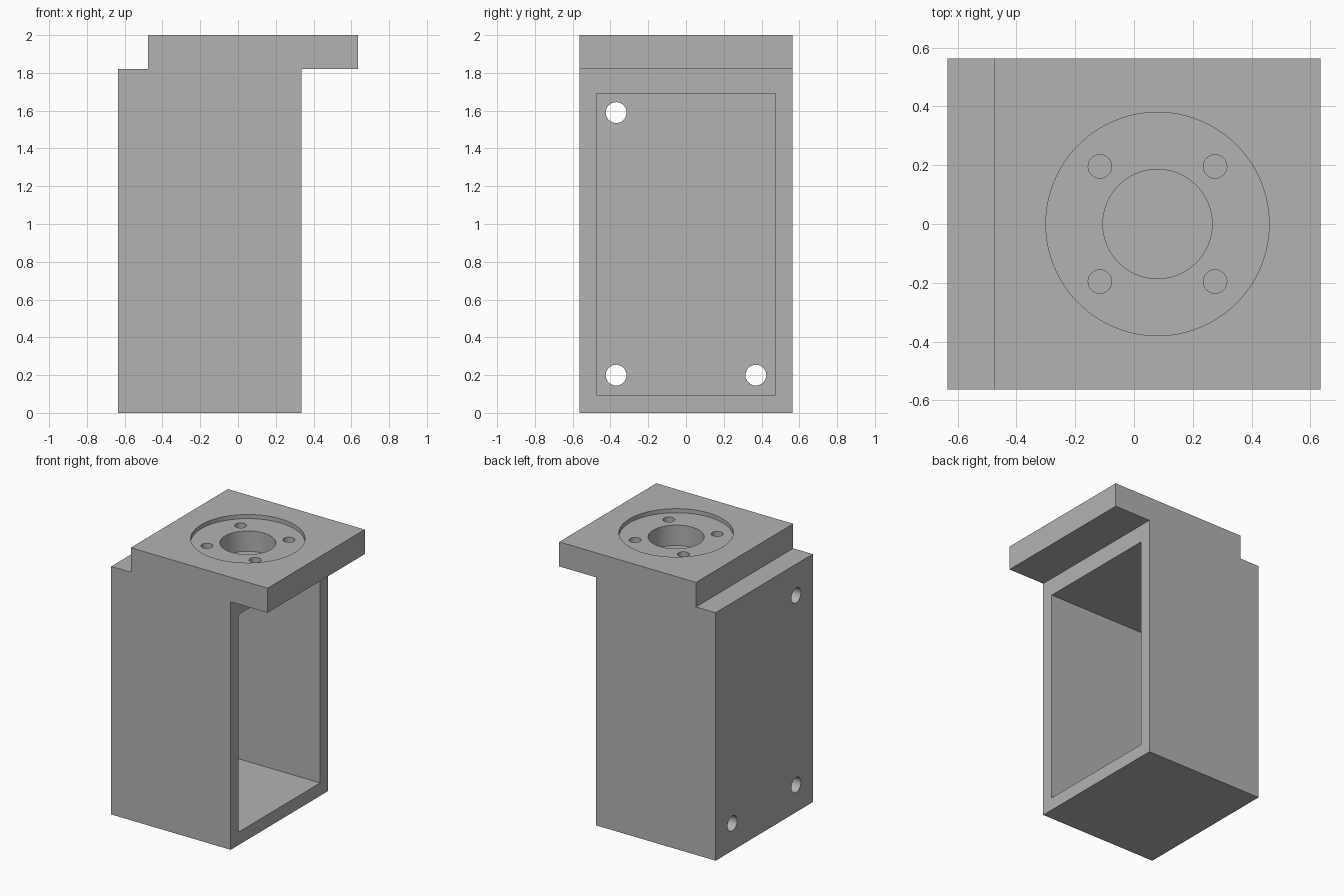
import bpy
import bmesh
from math import pi
from mathutils import Matrix, Vector

cube = bpy.data.objects.get("Cube")
if cube:
    bpy.data.objects.remove(cube, do_unlink=True)

# Single flat grey
GREY = (0.45, 0.45, 0.45, 1)
grey = bpy.data.materials.new("plain grey")
grey.use_nodes = True
grey.diffuse_color = GREY
grey.node_tree.nodes["Principled BSDF"].inputs["Base Color"].default_value = GREY

HALF_WIDTH = 0.563
BODY_BACK, BODY_FRONT = -0.635, 0.335
PLATE_BACK, PLATE_FRONT = -0.476, 0.635
SHOULDER, TOP = 1.82, 2.0
BORE_X = 0.08


def make_object(name, bm):
    bmesh.ops.recalc_face_normals(bm, faces=bm.faces[:])
    mesh = bpy.data.meshes.new(name)
    bm.to_mesh(mesh)
    bm.free()
    mesh.materials.append(grey)
    obj = bpy.data.objects.new(name, mesh)
    bpy.context.collection.objects.link(obj)
    return obj


def box(name, low, high):
    low, high = Vector(low), Vector(high)
    bm = bmesh.new()
    bmesh.ops.create_cube(bm, size=1, matrix=Matrix.Translation((low + high) / 2)
                          @ Matrix.Diagonal((*(high - low), 1)))
    return make_object(name, bm)


def cylinder(name, radius, length, center, sides, along_x=False):
    turn = Matrix.Rotation(pi / 2 if along_x else 0, 4, "Y")
    bm = bmesh.new()
    bmesh.ops.create_cone(bm, cap_ends=True, segments=sides, radius1=radius,
                          radius2=radius, depth=length,
                          matrix=Matrix.Translation(center) @ turn)
    return make_object(name, bm)


def cut(target, cutter):
    """Subtract a cutter for good, then discard it."""
    cutter.hide_render = True
    mod = target.modifiers.new("cut", "BOOLEAN")
    mod.operation, mod.solver, mod.object = "DIFFERENCE", "EXACT", cutter
    bpy.context.view_layer.objects.active = target
    bpy.ops.object.modifier_apply(modifier=mod.name)
    bpy.data.objects.remove(cutter, do_unlink=True)


# Body and offset top plate as one extruded side profile
profile = [(BODY_BACK, 0), (BODY_FRONT, 0), (BODY_FRONT, SHOULDER),
           (PLATE_FRONT, SHOULDER), (PLATE_FRONT, TOP), (PLATE_BACK, TOP),
           (PLATE_BACK, SHOULDER), (BODY_BACK, SHOULDER)]
bm = bmesh.new()
face = bm.faces.new([bm.verts.new((x, -HALF_WIDTH, z)) for x, z in profile])
sides = bmesh.ops.extrude_face_region(bm, geom=[face])
bmesh.ops.translate(bm, vec=(0, 2 * HALF_WIDTH, 0),
                    verts=[v for v in sides["geom"] if isinstance(v, bmesh.types.BMVert)])
housing = make_object("mounting_housing", bm)

# Open cavity
cut(housing, box("cavity_cutter", (-0.54, -0.473, 0.095), (0.5, 0.473, 1.69)))

# Shallow round recess and central bore in the plate
cut(housing, cylinder("recess_cutter", 0.38, 0.2, (BORE_X, 0, TOP - 0.03 + 0.1), 96))
cut(housing, cylinder("bore_cutter", 0.186, 0.4, (BORE_X, 0, SHOULDER + 0.2), 64))

# Four bolt holes around the bore
for sx in (-1, 1):
    for sy in (-1, 1):
        spot = (BORE_X + 0.196 * sx, 0.196 * sy, SHOULDER + 0.2)
        cut(housing, cylinder("bolt_hole_cutter", 0.04, 0.4, spot, 32))

# Three fixing holes through the back wall
for y, z in ((-0.37, 1.59), (-0.37, 0.2), (0.37, 0.2)):
    cut(housing, cylinder("fixing_hole_cutter", 0.055, 0.3, (-0.6, y, z), 32, True))

# Smooth bores, crisp edges
bpy.ops.object.select_all(action="DESELECT")
housing.select_set(True)
bpy.context.view_layer.objects.active = housing
bpy.ops.object.shade_smooth_by_angle(angle=pi / 6)
